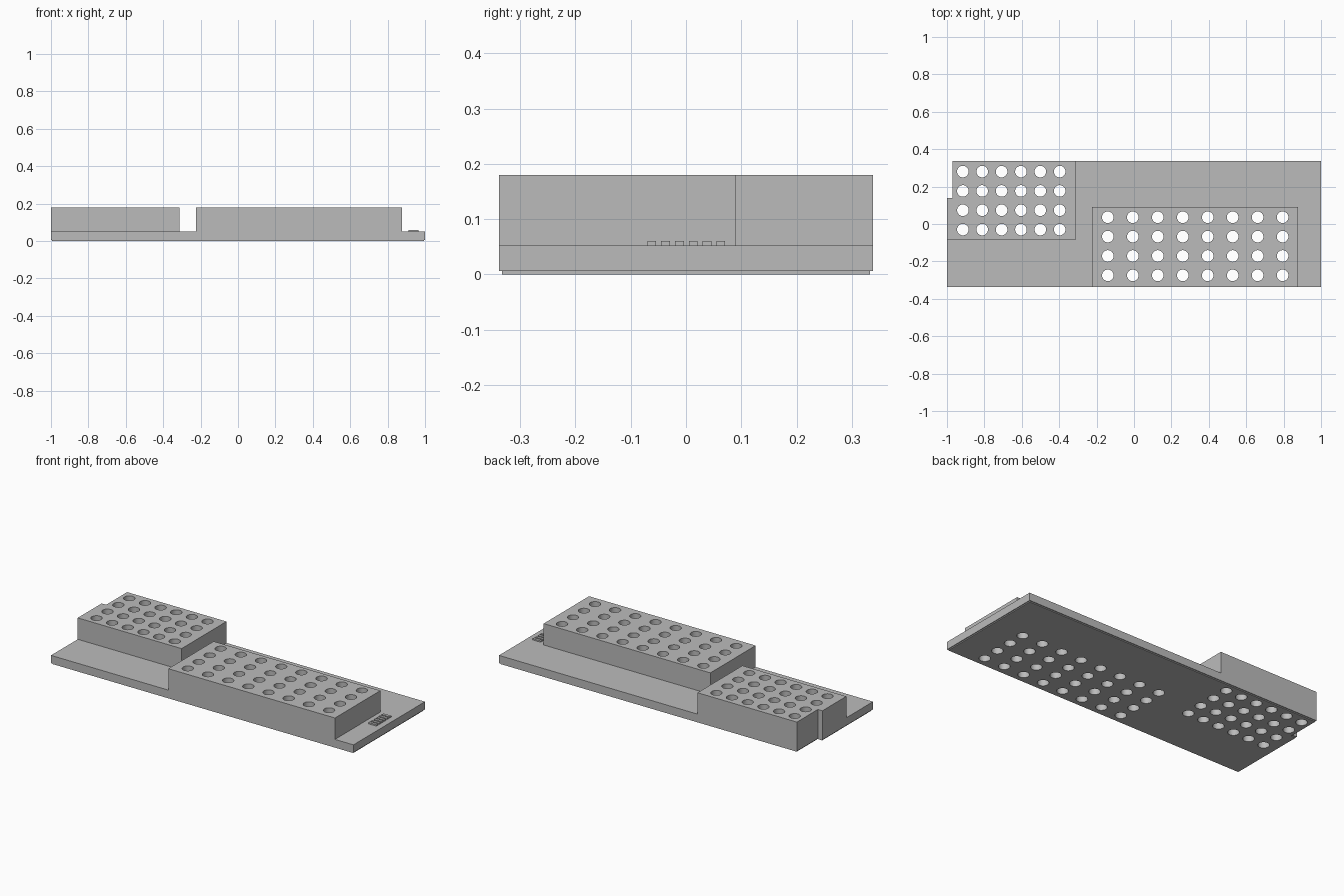
import bpy
import bmesh

cube = bpy.data.objects.get("Cube")
if cube:
    bpy.data.objects.remove(cube, do_unlink=True)

grey = bpy.data.materials.new("plain grey")
grey.use_nodes = True
GREY = (0.5, 0.5, 0.5, 1.0)
grey.diffuse_color = GREY
grey.node_tree.nodes["Principled BSDF"].inputs["Base Color"].default_value = GREY

TOP, DECK, LIP = 0.18, 0.052, 0.006
HOLE_RADIUS = 0.031


def make_object(name, bm):
    bmesh.ops.recalc_face_normals(bm, faces=bm.faces)
    mesh = bpy.data.meshes.new(name)
    bm.to_mesh(mesh)
    bm.free()
    mesh.materials.append(grey)
    obj = bpy.data.objects.new(name, mesh)
    bpy.context.collection.objects.link(obj)
    return obj


def prism(name, outline, z0, z1):
    """Extrude a flat outline from z0 to z1."""
    bm = bmesh.new()
    face = bm.faces.new([bm.verts.new((x, y, z0)) for x, y in outline])
    walls = bmesh.ops.extrude_face_region(bm, geom=[face])["geom"]
    for v in walls:
        if isinstance(v, bmesh.types.BMVert):
            v.co.z = z1
    return make_object(name, bm)


def rect(x0, x1, y0, y1):
    return [(x0, y0), (x1, y0), (x1, y1), (x0, y1)]


def notched(x0, x1, y0, y1, nx, ny):
    """Rectangle with its back corner at x0 cut away."""
    return [(x0, y0), (x1, y0), (x1, y1), (nx, y1), (nx, ny), (x0, ny)]


def hole_grid(name, x0, dx, columns, y0, dy, rows):
    """One round pin for each hole in a block."""
    bm = bmesh.new()
    for i in range(columns):
        for j in range(rows):
            made = bmesh.ops.create_cone(
                bm, cap_ends=True, segments=32, radius1=HOLE_RADIUS,
                radius2=HOLE_RADIUS, depth=0.5)
            bmesh.ops.translate(bm, verts=made["verts"],
                                vec=(x0 + i * dx, y0 - j * dy, 0.1))
    return make_object(name, bm)


def combine(target, other, operation):
    mod = target.modifiers.new(operation.lower(), 'BOOLEAN')
    mod.operation = operation
    mod.solver = 'EXACT'
    mod.object = other
    bpy.context.view_layer.objects.active = target
    bpy.ops.object.modifier_apply(modifier=mod.name)
    bpy.data.objects.remove(other, do_unlink=True)


# Base plate with a slightly inset foot
rack = prism("rack_body", notched(-1, 1, -0.338, 0.338, -0.97, 0.14), LIP, DECK)
foot = prism("foot", notched(-0.995, 0.995, -0.333, 0.333, -0.965, 0.135), 0, 0.02)

# Raised blocks
small_block = prism("small_block", notched(-1, -0.313, -0.086, 0.338, -0.97, 0.14), 0.03, TOP)
long_block = prism("long_block", rect(-0.224, 0.878, -0.338, 0.09), 0.03, TOP)
for part in (foot, small_block, long_block):
    combine(rack, part, 'UNION')

# Holes straight through blocks and base
combine(rack, hole_grid("small_holes", -0.915, 0.1035, 6, 0.28, 0.1033, 4), 'DIFFERENCE')
combine(rack, hole_grid("long_holes", -0.14, 0.1335, 8, 0.036, 0.1035, 4), 'DIFFERENCE')

bpy.ops.object.select_all(action='DESELECT')
rack.select_set(True)
bpy.context.view_layer.objects.active = rack
bpy.ops.object.shade_smooth_by_angle()

# Row of plain raised ribs on the free end of the base
for i in range(6):
    y = -0.062 + i * 0.025
    prism(f"end_rib_{i + 1}", rect(0.912, 0.964, y - 0.008, y + 0.008), DECK - 0.002, 0.06)
